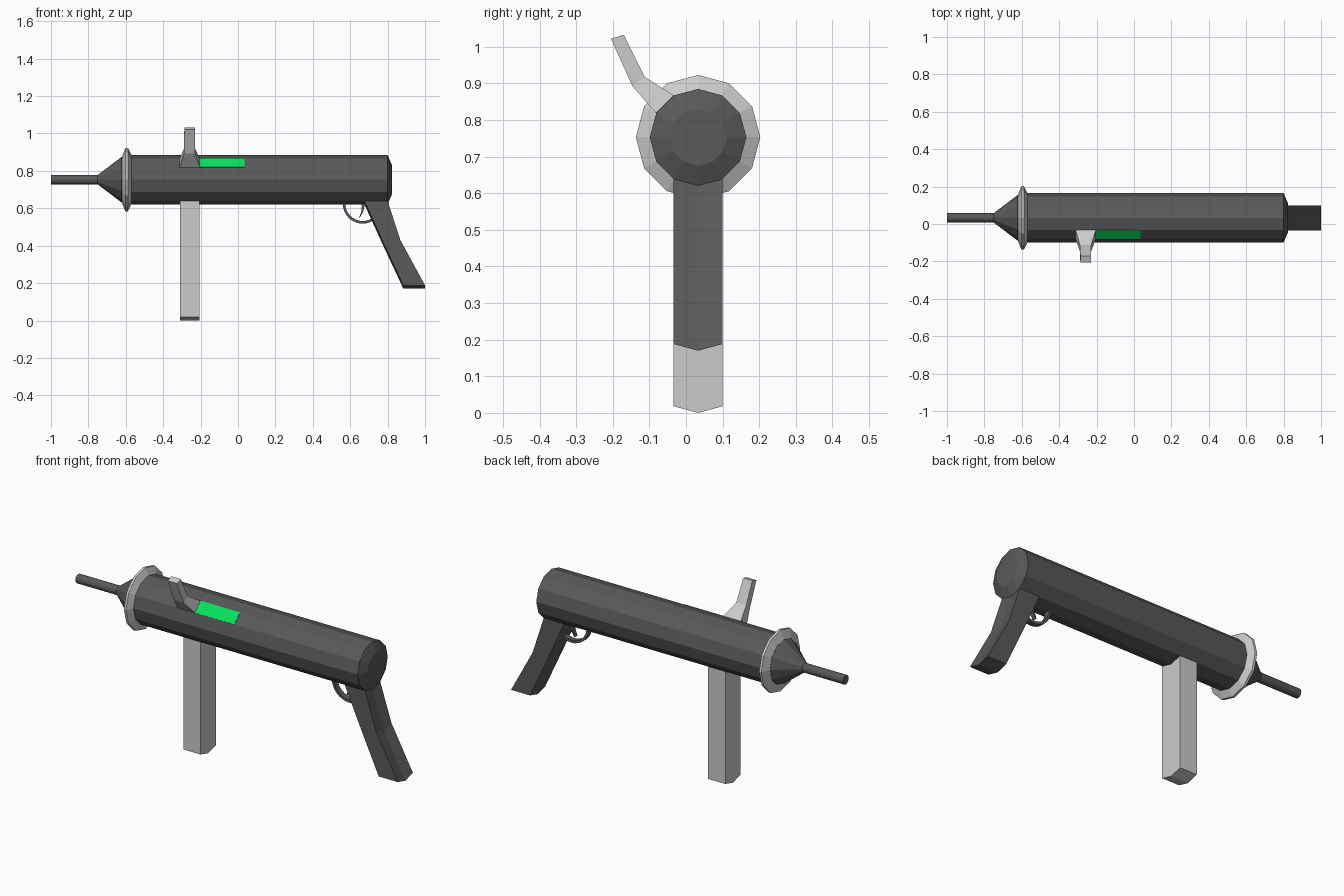
import bpy, bmesh
from math import sin, cos, pi, radians

if "Cube" in bpy.data.objects:
    bpy.data.objects.remove(bpy.data.objects["Cube"])

CY, CZ, N = 0.033, 0.753, 12      # body axis and side count
H = 0.0665                        # half width of the parts under the body
V = 0.018                         # depth of the V shaped underside


def material(name, r, g, b):
    m = bpy.data.materials.new(name)
    m.diffuse_color = (r, g, b, 1)
    m.use_nodes = True
    m.node_tree.nodes["Principled BSDF"].inputs["Base Color"].default_value = m.diffuse_color
    return m


dark = material("dark_grey", 0.1, 0.1, 0.1)
green = material("green", 0.002, 0.76, 0.11)


def loft(name, rings, mat=None, split_caps=False):
    """Skin a list of equal-length point rings and cap both ends."""
    bm = bmesh.new()
    vs = [[bm.verts.new(p) for p in r] for r in rings]
    n = len(rings[0])
    for a, b in zip(vs, vs[1:]):
        for i in range(n):
            j = (i + 1) % n
            bm.faces.new((a[i], a[j], b[j], b[i]))
    for r in (vs[0], vs[-1]):
        if split_caps:
            bm.faces.new((r[0], r[1], r[4], r[5]))
            bm.faces.new((r[1], r[2], r[3], r[4]))
        else:
            bm.faces.new(r)
    bmesh.ops.recalc_face_normals(bm, faces=bm.faces)
    me = bpy.data.meshes.new(name)
    bm.to_mesh(me)
    bm.free()
    if mat:
        me.materials.append(mat)
    ob = bpy.data.objects.new(name, me)
    bpy.context.collection.objects.link(ob)
    return ob


def turned(name, profile, mat=None):
    """12-sided turned part along x from (x, radius) pairs."""
    return loft(name, [[(x, CY + r * sin(2 * pi * i / N), CZ + r * cos(2 * pi * i / N))
                        for i in range(N)] for x, r in profile], mat)


def hanging(name, sections, mat=None):
    """Part hanging below the body, from (z, x_front, x_back) sections."""
    return loft(name, [[(x0, CY - H, z), (x0, CY, z - V), (x0, CY + H, z),
                        (x1, CY + H, z), (x1, CY, z - V), (x1, CY - H, z)]
                       for z, x0, x1 in sections], mat, split_caps=True)


def strip(name, path, width, mat=None):
    """Flat bar following a path of (x, z, half thickness vector x, z)."""
    return loft(name, [[(x - dx, CY - width, z - dz), (x + dx, CY - width, z + dz),
                        (x + dx, CY + width, z + dz), (x - dx, CY + width, z - dz)]
                       for x, z, dx, dz in path], mat)


# Main tube, nozzle and flange
turned("body_tube", [(-0.60, 0.132), (0.80, 0.132), (0.823, 0.078)], dark)
turned("nozzle", [(-1.0, 0.025), (-0.75, 0.025), (-0.622, 0.122), (-0.60, 0.122)], dark)
turned("flange_ring", [(-0.621, 0.122), (-0.602, 0.17), (-0.589, 0.17), (-0.57, 0.132)])

# Magazine and rear grip
hanging("magazine", [(0.645, -0.31, -0.205), (0.018, -0.31, -0.205)])
hanging("rear_grip", [(0.645, 0.673, 0.798), (0.43, 0.771, 0.868), (0.188, 0.884, 1.0)], dark)

# Trigger guard and trigger
guard = []
for i in range(13):
    a = radians(175 + 125 * i / 12)
    c, s = cos(a), sin(a)
    guard.append((0.667 + 0.1 * c, 0.625 + 0.1 * s, 0.007 * c, 0.007 * s))
strip("trigger_guard", guard, 0.015, dark)
strip("trigger", [(0.664, 0.645, 0.007, 0), (0.669, 0.61, 0.007, 0),
                  (0.664, 0.58, 0.005, 0), (0.65, 0.552, 0.002, 0)], 0.012, dark)

# Cocking handle: grows from one flat of the tube, then bends upward
handle = [(-0.312, -0.205, (-0.082, 0.819), (-0.033, 0.867)),
          (-0.289, -0.229, (-0.146, 0.892), (-0.113, 0.918)),
          (-0.287, -0.230, (-0.205, 1.022), (-0.170, 1.033))]
loft("cocking_handle", [[(x0, *a), (x1, *a), (x1, *b), (x0, *b)]
                        for x0, x1, a, b in handle])

# Green indicator panel, almost flush on the same flat
loft("indicator_panel", [[(x, -0.079, 0.817), (x, -0.0825, 0.8200),
                          (x, -0.0340, 0.8685), (x, -0.031, 0.865)]
                         for x in (-0.206, 0.036)], green)
